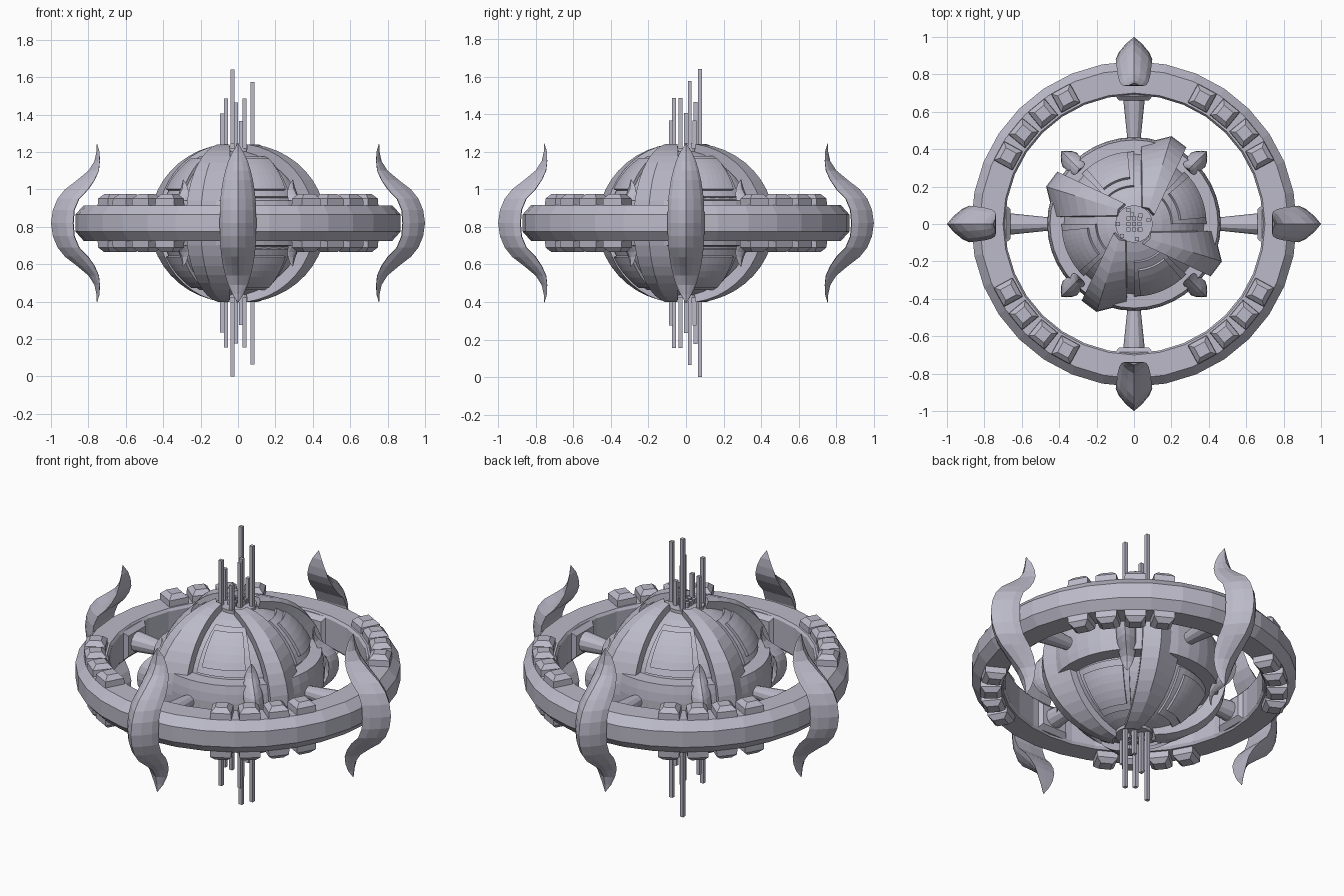
import bpy, bmesh
from math import sin, cos, radians, pi
from mathutils import Matrix, Vector

if "Cube" in bpy.data.objects:
    bpy.data.objects.remove(bpy.data.objects["Cube"], do_unlink=True)

CENTRE = 0.82
QUARTERS = [0, 90, 180, 270]
hull = bpy.data.materials.new("lavender_grey_metal")
hull.use_nodes = True
COLOUR = (0.50, 0.49, 0.58, 1)
hull.diffuse_color = COLOUR
hull.node_tree.nodes["Principled BSDF"].inputs["Base Color"].default_value = COLOUR


def finish(bm, name, angle=0):
    """Turn a bmesh into an object at the hub centre, turned about z."""
    bmesh.ops.recalc_face_normals(bm, faces=bm.faces[:])
    mesh = bpy.data.meshes.new(name)
    bm.to_mesh(mesh)
    bm.free()
    mesh.materials.append(hull)
    obj = bpy.data.objects.new(name, mesh)
    obj.location.z = CENTRE
    obj.rotation_euler.z = radians(angle)
    bpy.context.collection.objects.link(obj)
    return obj


def copies(obj, angles):
    for a in angles:
        twin = obj.copy()
        twin.rotation_euler.z = radians(a)
        bpy.context.collection.objects.link(twin)


def loft(sections, closed=False):
    """Skin a list of closed loops of points."""
    bm = bmesh.new()
    rings = [[bm.verts.new(p) for p in s] for s in sections]
    pairs = list(zip(rings, rings[1:]))
    if closed:
        pairs.append((rings[-1], rings[0]))
    else:
        bm.faces.new(rings[0])
        bm.faces.new(rings[-1])
    for a, b in pairs:
        for i in range(len(a)):
            j = (i + 1) % len(a)
            bm.faces.new((a[i], a[j], b[j], b[i]))
    return bm


def lathe(profile, steps):
    """Revolve a closed (radius, height) profile."""
    turns = [2 * pi * i / steps for i in range(steps)]
    return loft([[(r * cos(t), r * sin(t), z) for r, z in profile] for t in turns], True)


def on_globe(radius, azimuth, lat):
    a, b = radians(azimuth), radians(lat)
    return Vector((radius * cos(b) * cos(a), radius * cos(b) * sin(a), radius * sin(b)))


# Outer ring
half = [(0.69, 0.08), (0.70, 0.095), (0.825, 0.095), (0.87, 0.045)]
finish(lathe(half + [(r, -z) for r, z in reversed(half)], 32), "outer_ring")

# Spokes with mounting plates on the ring
bm = loft([[(x, w * cos(t * pi / 6), w * sin(t * pi / 6)) for t in range(12)]
           for x, w in [(0.38, 0.035), (0.47, 0.037), (0.64, 0.055), (0.70, 0.06)]])
spoke = finish(bm, "spoke")
copies(spoke, QUARTERS[1:])
bm = loft([[(x, w, h), (x, -w, h), (x, -w, -h), (x, w, -h)]
           for x, w, h in [(0.66, 0.08, 0.06), (0.685, 0.10, 0.085), (0.72, 0.10, 0.085)]])
plate = finish(bm, "spoke_plate")
copies(plate, QUARTERS[1:])

# Chamfered blocks above and below the ring
for side in (1, -1):
    bm = loft([[(0.765 + w * u, w * v, side * z)
                for u, v in ((1, 1), (-1, 1), (-1, -1), (1, -1))]
               for z, w in [(0.085, 0.058), (0.13, 0.056), (0.155, 0.032)]])
    block = finish(bm, "ring_block", 28.5)
    spots = [q + 28.5 + 11 * i for q in QUARTERS for i in range(4)]
    copies(block, spots[1:])

# Hub globe, equator belt and pole caps
bm = bmesh.new()
bmesh.ops.create_uvsphere(bm, u_segments=40, v_segments=24, radius=0.395)
finish(bm, "hub_globe")
belt = [(0.36, -0.125)] + [(0.465 * cos(radians(a)), 0.465 * sin(radians(a)))
                           for a in range(-15, 16, 6)] + [(0.36, 0.125)]
finish(lathe(belt, 40), "equator_belt")
bm = bmesh.new()
bmesh.ops.create_cone(bm, cap_ends=True, segments=20, radius1=0.10, radius2=0.10, depth=0.80)
finish(bm, "pole_cap")


# Raised hull panels between the blades
def panel(radius, az0, az1, lat0, lat1, name):
    n = 8
    outline = []
    for i in range(n + 1):
        az = az0 + (az1 - az0) * i / n
        outline.append([on_globe(r, az, lat0 + (lat1 - lat0) * j / 5)
                        for r, row in ((0.37, range(6)), (radius, range(5, -1, -1)))
                        for j in row])
    obj = finish(loft(outline), name)
    copies(obj, QUARTERS[1:])


for s in (1, -1):
    panel(0.412, 90, 136, s * 20, s * 60, "panel_frame")
    panel(0.428, 95, 131, s * 25, s * 54, "hull_panel")

# Four curved blades sweeping from pole to pole
equator = [Vector(p) for p in ((0.04, 0.43), (0.20, 0.47), (0.28, 0.41))]
pole = [Vector(p) for p in ((0.045, 0.09), (0.08, 0.085), (0.11, 0.05))]
sections = []
for i in range(-10, 11):
    lat = radians(i * 8.2)
    t = 1 - (1 - cos(lat)) / (1 - cos(radians(82)))
    outer = []
    for e, p in zip(equator, pole):
        flat = p.lerp(e, t)
        outer.append(Vector((flat.x, flat.y, 0.425 * sin(lat))))
    sections.append(outer + [p * 0.86 for p in reversed(outer)])
blade = finish(loft(sections), "hub_blade")
copies(blade, QUARTERS[1:])

# Crescent fins: height, outer keel radius, inner radius, half width
fin_half = [(0.0, 1.0, 0.865, 0.098), (0.07, 0.99, 0.86, 0.097), (0.13, 0.965, 0.835, 0.094),
            (0.18, 0.925, 0.785, 0.088), (0.23, 0.86, 0.755, 0.08), (0.28, 0.80, 0.737, 0.068),
            (0.33, 0.768, 0.735, 0.053), (0.38, 0.757, 0.738, 0.03), (0.424, 0.755, 0.753, 0.002)]
stations = [(-h, a, b, w) for h, a, b, w in reversed(fin_half[1:])] + fin_half


def fin(scale, shift, name, first):
    sections = []
    for h, keel, back, w in stations:
        d = keel - back
        side = [(keel - 0.25 * d, 0.42), (keel - 0.6 * d, 0.82), (back + 0.12 * d, 1.0)]
        loop = [(keel, 0)] + side + [(back + 0.1 * d, 0)] + [(r, -y) for r, y in reversed(side)]
        sections.append([(r * scale + shift, y * w * scale, h * scale) for r, y in loop])
    obj = finish(loft(sections), name, first)
    copies(obj, [first + q for q in QUARTERS[1:]])


fin(1.0, 0.0, "ring_fin", 0)
fin(0.55, 0.0, "hub_fin", 45)

# Antenna rods running through both poles: x, y, reach
rods = [(-0.03, 0.075, 0.82), (0.078, 0.02, 0.755), (-0.065, -0.065, 0.665), (0.035, -0.03, 0.665),
        (-0.085, 0.0, 0.585), (-0.01, 0.05, 0.645), (0.015, -0.08, 0.545), (0.035, 0.045, 0.545)]
rods += [(0.03 * i, 0.03 * j, 0.425) for i in (-1, 0, 1) for j in (-1, 0, 1)]
for x, y, reach in rods:
    bm = bmesh.new()
    bmesh.ops.create_cube(bm, size=1, matrix=Matrix.Translation((x, y, 0))
                          @ Matrix.Diagonal((0.021, 0.021, 2 * reach, 1)))
    finish(bm, "antenna_rod")
